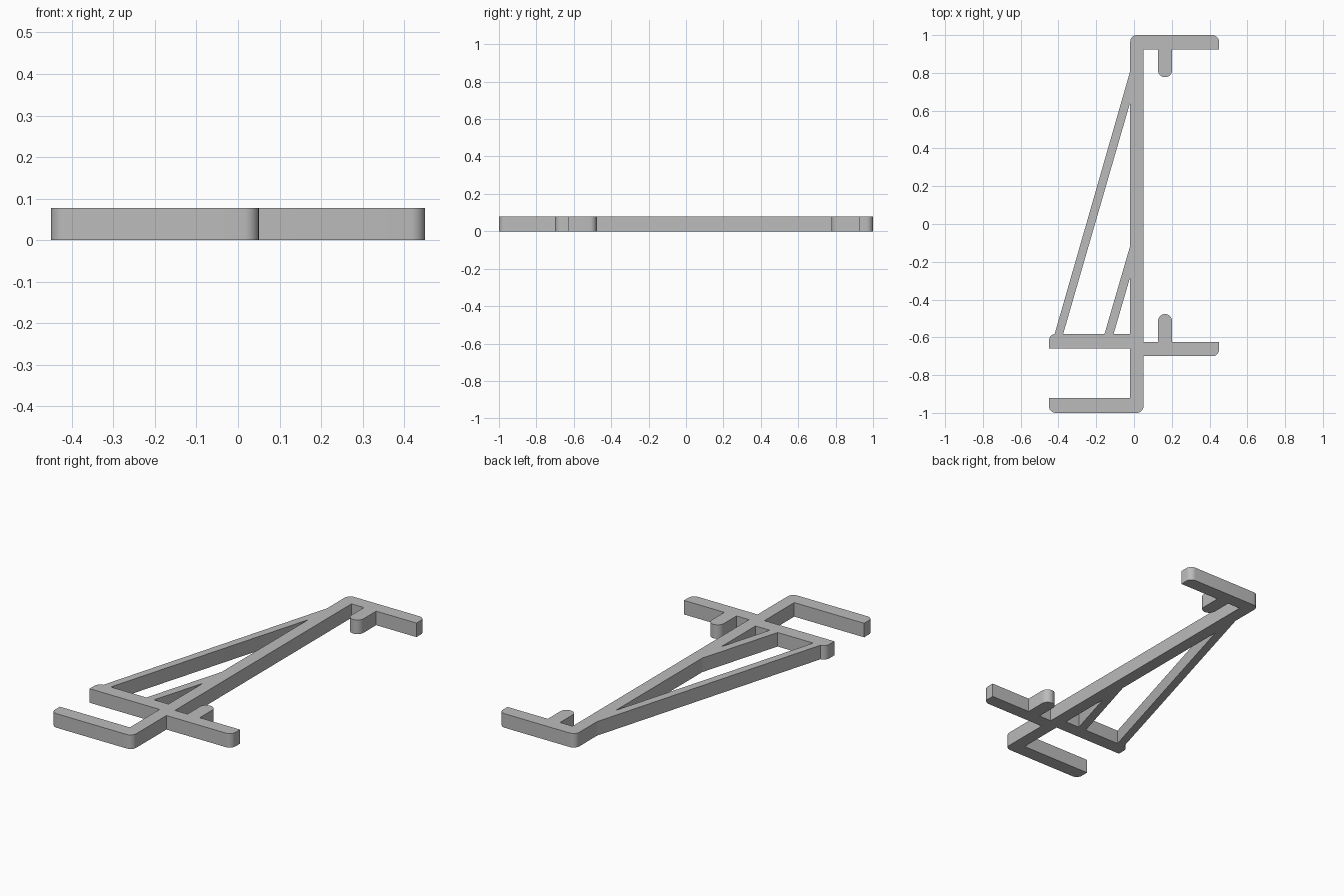
import bpy, bmesh, math
from mathutils import Vector

HEIGHT = 0.078
R = 0.035          # corner rounding
L, RT = -0.02, 0.05  # sides of the spine
END = 0.45

cube = bpy.data.objects.get("Cube")
if cube:
    bpy.data.objects.remove(cube, do_unlink=True)

grey = bpy.data.materials.new("plain grey")
grey.use_nodes = True
grey.diffuse_color = (0.5, 0.5, 0.5, 1)
grey.node_tree.nodes["Principled BSDF"].inputs["Base Color"].default_value = (0.5, 0.5, 0.5, 1)


def rounded(points, radii, steps=8):
    """Outline with a circular fillet at each corner that has a radius."""
    out = []
    for i, p in enumerate(points):
        p, r = Vector(p), radii.get(i, 0)
        if not r:
            out.append(p)
            continue
        a = (Vector(points[i - 1]) - p).normalized()
        b = (Vector(points[(i + 1) % len(points)]) - p).normalized()
        centre = p + (a + b) * r
        for k in range(steps + 1):
            t = k / steps * math.pi / 2
            out.append(centre - b * r * math.cos(t) - a * r * math.sin(t))
    return out


def plate(name, points, radii={}):
    """Extrude a counter-clockwise outline up from the ground."""
    bm = bmesh.new()
    face = bm.faces.new([bm.verts.new((p.x, p.y, 0)) for p in rounded(points, radii)])
    top = bmesh.ops.extrude_face_region(bm, geom=[face])["geom"]
    bmesh.ops.translate(bm, vec=(0, 0, HEIGHT),
                        verts=[v for v in top if isinstance(v, bmesh.types.BMVert)])
    bmesh.ops.recalc_face_normals(bm, faces=bm.faces)
    mesh = bpy.data.meshes.new(name)
    bm.to_mesh(mesh)
    bm.free()
    mesh.materials.append(grey)
    obj = bpy.data.objects.new(name, mesh)
    bpy.context.collection.objects.link(obj)
    bpy.ops.object.select_all(action='DESELECT')
    obj.select_set(True)
    bpy.context.view_layer.objects.active = obj
    bpy.ops.object.shade_smooth_by_angle(angle=math.radians(30))


def bar(name, x0, x1, y0, y1, radii={}):
    # corners: 0 front right, 1 front left, 2 back left, 3 back right
    plate(name, [(x0, y0), (x1, y0), (x1, y1), (x0, y1)], radii)


# Long spine with its two outer corners rounded
bar("spine", L, RT, -1, 1, {1: R, 3: R})

# Arms, each butted against the spine
bar("back_arm", RT, END, 0.925, 1, {2: R})
bar("middle_left_arm", RT, END, -0.70, -0.625, {1: R})
bar("middle_right_arm", -END, L, -0.66, -0.582, {3: R})
bar("front_arm", -END, L, -1, -0.922, {0: R})

# Round-ended pegs that face each other
P0, P1 = 0.127, 0.202
PR = (P1 - P0) / 2
bar("back_peg", P0, P1, 0.777, 0.925, {0: PR, 1: PR})
bar("middle_peg", P0, P1, -0.625, -0.477, {2: PR, 3: PR})

# Slanted braces from the middle arm up to the spine
for name, x0, x1, y_in, y_out in (("long_brace", -0.42, -0.375, 0.645, 0.81),
                                  ("short_brace", -0.156, -0.108, -0.28, -0.115)):
    plate(name, [(x0, -0.582), (x1, -0.582), (L, y_in), (L, y_out)])
